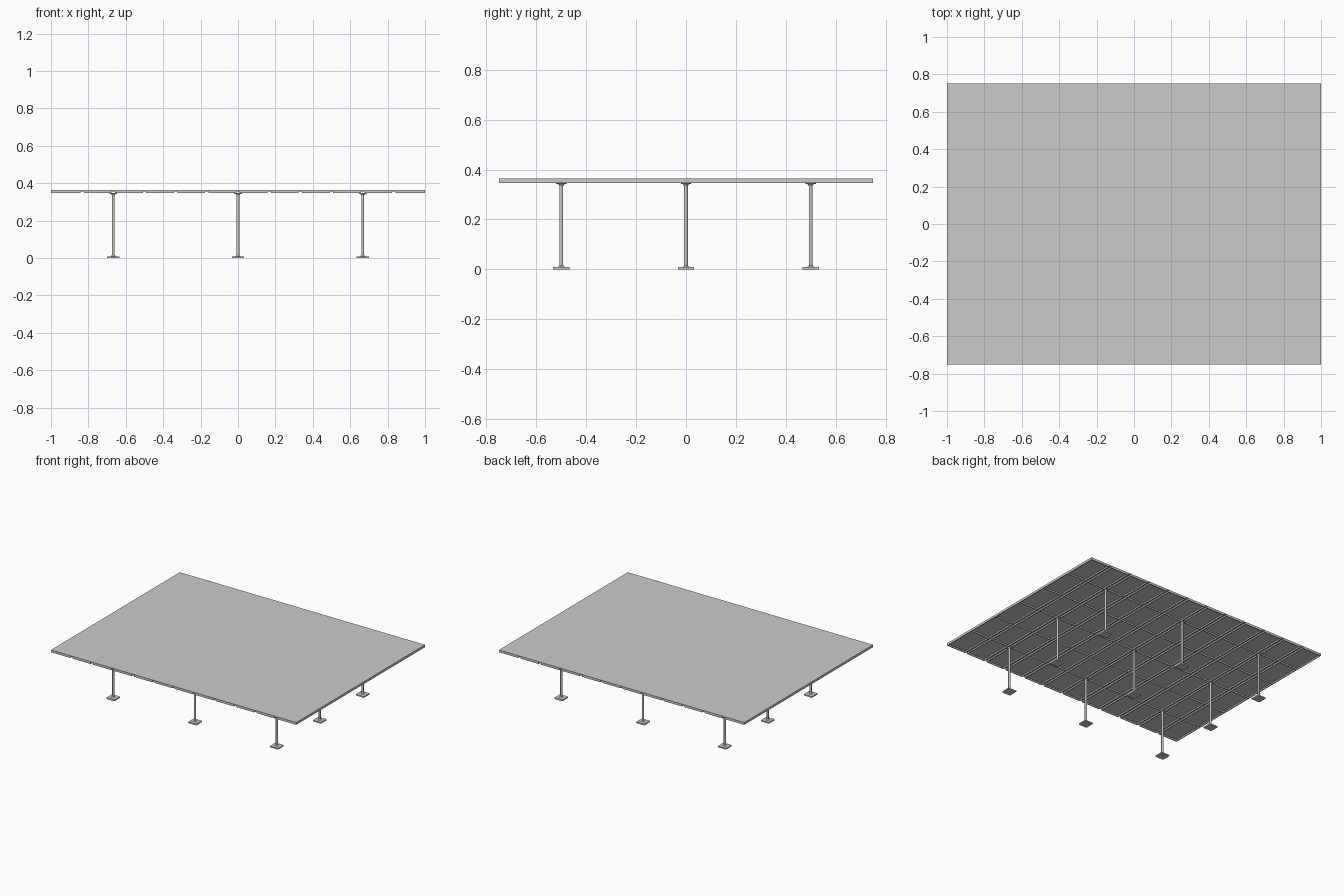
import bpy, bmesh, math
from mathutils import Matrix

if "Cube" in bpy.data.objects:
    bpy.data.objects.remove(bpy.data.objects["Cube"])

TOP, PLATE, LOW = 0.363, 0.356, 0.346   # deck top, plate underside, rib underside
TX, TY = 2 / 12, 0.25                   # panel pitch
GAP, RIB = 0.018, 0.006


def box(bm, x0, x1, y0, y1, z0, z1):
    m = Matrix.Translation(((x0 + x1) / 2, (y0 + y1) / 2, (z0 + z1) / 2)) @ \
        Matrix.Diagonal((x1 - x0, y1 - y0, z1 - z0, 1))
    bmesh.ops.create_cube(bm, size=1, matrix=m)


def finish(name, bm):
    mesh = bpy.data.meshes.new(name)
    bm.to_mesh(mesh)
    bm.free()
    ob = bpy.data.objects.new(name, mesh)
    bpy.context.collection.objects.link(ob)
    return ob


# deck plate
bm = bmesh.new()
box(bm, -1, 1, -0.75, 0.75, PLATE, TOP)
finish("deck_plate", bm)

# under-panel rims: long bars along y, short cross bars between them
bm = bmesh.new()
for i in range(12):
    a = -1 + i * TX + (GAP / 2 if i else 0)
    b = -1 + (i + 1) * TX - (GAP / 2 if i < 11 else 0)
    box(bm, a, a + RIB, -0.75, 0.75, LOW, PLATE)
    box(bm, b - RIB, b, -0.75, 0.75, LOW, PLATE)
    for j in range(7):
        y = max(-0.75 + RIB / 2, min(0.75 - RIB / 2, -0.75 + j * TY))
        box(bm, a + RIB, b - RIB, y - RIB / 2, y + RIB / 2, LOW, PLATE)
finish("deck_ribs", bm)

# pedestals: square foot, round post with flared collar and head
profile = [(0.0, 0.009), (0.013, 0.009), (0.0075, 0.016), (0.0075, 0.334),
           (0.012, 0.341), (0.021, 0.343), (0.021, 0.347), (0.0, 0.347)]
N = 16
for i in (-1, 0, 1):
    for j in (-1, 0, 1):
        x, y = i * 2 / 3, j * 0.5
        bm = bmesh.new()
        box(bm, x - 0.033, x + 0.033, y - 0.033, y + 0.033, 0, 0.009)
        finish("pedestal_foot", bm)
        bm = bmesh.new()
        vs = [bm.verts.new((x + r, y, z)) for r, z in profile]
        es = [bm.edges.new(p) for p in zip(vs, vs[1:])]
        bmesh.ops.spin(bm, geom=vs + es, cent=(x, y, 0), axis=(0, 0, 1),
                       angle=2 * math.pi, steps=N)
        bmesh.ops.remove_doubles(bm, verts=bm.verts, dist=1e-5)
        bmesh.ops.recalc_face_normals(bm, faces=bm.faces)
        post = finish("pedestal_post", bm)
        bpy.ops.object.select_all(action='DESELECT')
        post.select_set(True)
        bpy.context.view_layer.objects.active = post
        bpy.ops.object.shade_smooth_by_angle()
